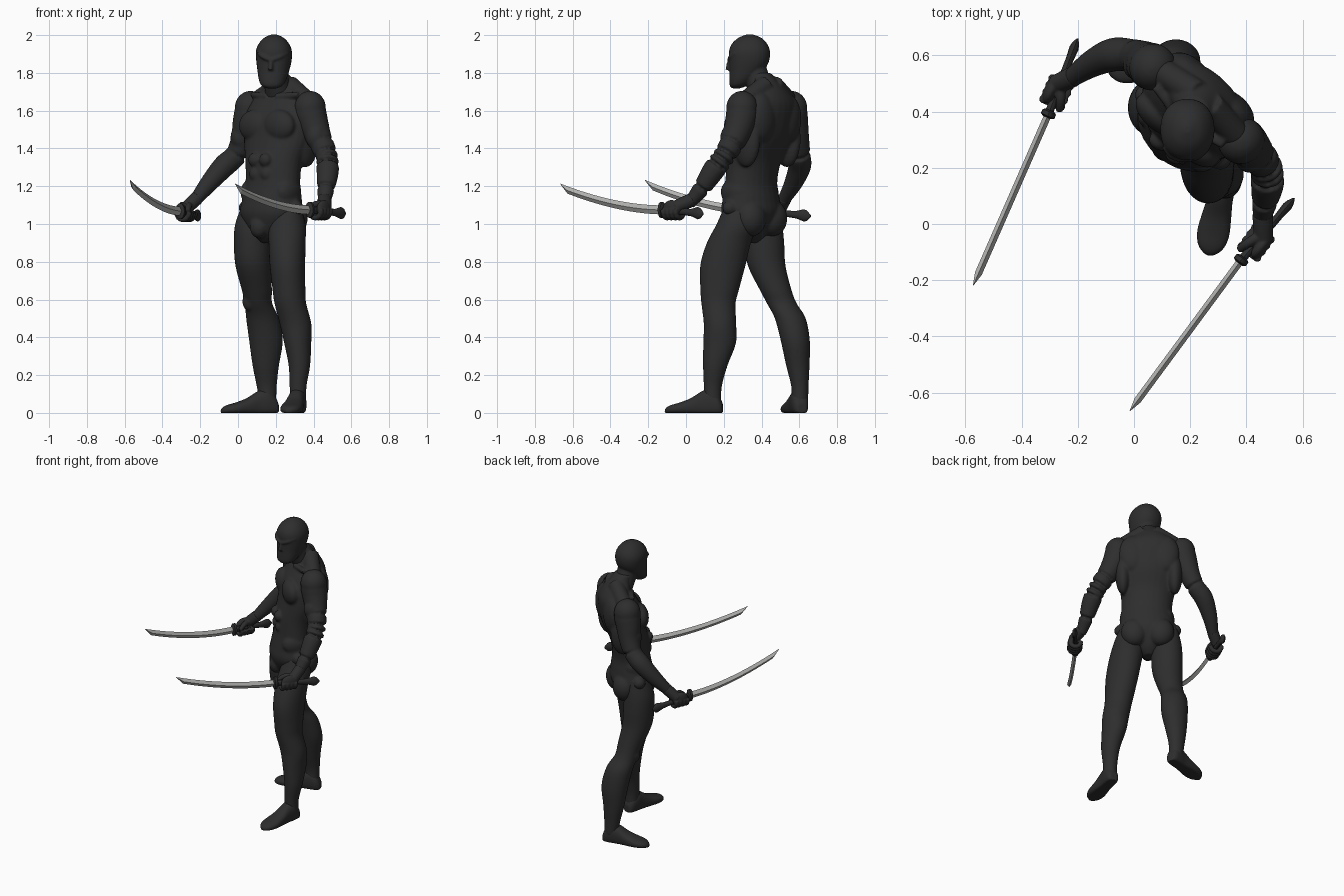
import bpy, bmesh, math
from mathutils import Vector, Matrix

Z = Vector((0, 0, 1))
L = Vector((0.76, -0.65, 0))      # the figure's left
F = Vector((-0.65, -0.76, 0))     # the way the figure faces


def material(name, col):
    m = bpy.data.materials.new(name)
    m.diffuse_color = (*col, 1)
    return m


BLACK = material("matte black", (0.027, 0.027, 0.027))
STEEL = material("steel grey", (0.45, 0.45, 0.44))


def spline(rows, n=5):
    """Smoothly resample rows of numbers (Catmull-Rom)."""
    out = []
    for i in range(len(rows) - 1):
        a, b, c, d = (rows[max(0, min(len(rows) - 1, i + k))] for k in (-1, 0, 1, 2))
        for s in range(n):
            t = s / n
            out.append([0.5 * (2 * q + (r - p) * t + (2 * p - 5 * q + 4 * r - w) * t * t
                               + (3 * q - p - 3 * r + w) * t ** 3) for p, q, r, w in zip(a, b, c, d)])
    return out + [list(rows[-1])]


def skin(bm, rings):
    vs = [[bm.verts.new(p) for p in ring] for ring in rings]
    n = len(vs[0])
    faces = [bm.faces.new((a[i], a[(i + 1) % n], b[(i + 1) % n], b[i]))
             for a, b in zip(vs, vs[1:]) for i in range(n)]
    faces += [bm.faces.new(vs[0][::-1]), bm.faces.new(vs[-1])]
    bmesh.ops.recalc_face_normals(bm, faces=faces)


def ellipse(c, u, v, n=28, e=1.0):
    pw = lambda x: math.copysign(abs(x) ** e, x)
    return [c + u * pw(math.cos(2 * math.pi * i / n)) + v * pw(math.sin(2 * math.pi * i / n)) for i in range(n)]


def stack(bm, rows, ux=Vector((1, 0, 0)), uy=Vector((0, 1, 0)), e=1.0):
    """Horizontal ovals: x, y, z, half width, half depth."""
    skin(bm, [ellipse(Vector(r[:3]), ux * r[3], uy * r[4], e=e) for r in spline(rows)])


def tube(bm, rows, n=5):
    """Round limb: x, y, z, radius."""
    rows = spline(rows, n)
    pts = [Vector(r[:3]) for r in rows]
    rings = []
    for i, p in enumerate(pts):
        t = (pts[min(i + 1, len(pts) - 1)] - pts[max(i - 1, 0)]).normalized()
        ref = Vector((0.3, 0.9, 0.31)) if abs(t.z) > 0.8 else Z
        u = t.cross(ref).normalized()
        rings.append(ellipse(p, u * rows[i][3], t.cross(u) * rows[i][3], n=20))
    skin(bm, rings)


def ball(bm, c, r, a=L, b=F, d=Z):
    m = Matrix((a * r[0], b * r[1], d * r[2])).transposed().to_4x4()
    bmesh.ops.create_uvsphere(bm, u_segments=24, v_segments=14, radius=1,
                              matrix=Matrix.Translation(c) @ m)


def add(name, bm, mat):
    me = bpy.data.meshes.new(name)
    bm.normal_update()
    bm.to_mesh(me)
    bm.free()
    me.materials.append(mat)
    ob = bpy.data.objects.new(name, me)
    bpy.context.collection.objects.link(ob)
    return ob


def flesh(name, bm, voxel=0.008, smooth=5):
    """Fuse the overlapping pieces of a body part into one smooth skin."""
    ob = add(name, bm, BLACK)
    r = ob.modifiers.new("fuse", 'REMESH')
    r.mode, r.voxel_size, r.use_smooth_shade = 'VOXEL', voxel, True
    s = ob.modifiers.new("soften", 'SMOOTH')
    s.factor, s.iterations = 0.5, smooth


# Torso with muscles
bm = bmesh.new()
stack(bm, [(.16, .34, .90, .03, .04), (.165, .34, .95, .10, .09), (.175, .345, 1.05, .178, .138),
           (.18, .345, 1.13, .175, .132), (.185, .345, 1.22, .162, .118), (.19, .36, 1.33, .17, .122),
           (.21, .395, 1.45, .205, .135), (.22, .415, 1.56, .215, .135), (.23, .435, 1.64, .19, .115),
           (.23, .44, 1.70, .125, .085), (.22, .42, 1.75, .075, .07), (.205, .39, 1.80, .06, .06)], L, F)
chest, belly, hips = Vector((.215, .405, 0)), Vector((.187, .352, 0)), Vector((.175, .345, 0))
for s in (-1, 1):
    ball(bm, chest + L * .085 * s + F * .095 + Z * 1.52, (.10, .055, .085))       # pectoral
    ball(bm, chest + L * .10 * s - F * .085 + Z * 1.56, (.095, .06, .13))         # shoulder blade
    ball(bm, chest + L * .165 * s - F * .03 + Z * 1.45, (.05, .085, .15))         # back muscle
    ball(bm, belly + L * .125 * s + F * .02 + Z * 1.17, (.05, .085, .07))         # flank
    ball(bm, hips + L * .085 * s - F * .075 + Z * 1.03, (.085, .075, .095))       # buttock
    ball(bm, hips + L * .172 * s + Z * 1.085, (.042, .04, .04))                   # hip joint
    for k in range(3):                                                            # stomach
        ball(bm, belly + L * .038 * s + F * (.095 + .008 * k) + Z * (1.19 + .075 * k), (.036, .028, .036))
    a = chest + L * .03 * s + F * .055 + Z * 1.675                                # collar bone
    b = chest + L * .16 * s + F * .025 + Z * 1.685
    tube(bm, [(*a, .017), (*b, .017)])
    a = chest + L * .03 * s - F * .05 + Z * 1.74                                  # neck muscle
    b = chest + L * .17 * s - F * .03 + Z * 1.655
    tube(bm, [(*a, .05), (*b, .05)])
ball(bm, hips + F * .10 + Z * .985, (.05, .045, .06))
flesh("torso", bm)

# Head and neck
bm = bmesh.new()
stack(bm, [(.18, .265, 1.718, .025, .02), (.18, .278, 1.733, .056, .047), (.183, .297, 1.765, .073, .068),
           (.187, .32, 1.81, .084, .09), (.19, .334, 1.86, .093, .105), (.19, .336, 1.91, .096, .109),
           (.19, .336, 1.95, .083, .096), (.19, .338, 1.985, .053, .062), (.19, .338, 2.004, .012, .015)], e=.92)
tube(bm, [(.225, .435, 1.66, .08), (.205, .385, 1.75, .067), (.195, .355, 1.84, .065)])
tube(bm, [(.172, .228, 1.868, .010), (.135, .243, 1.885, .013), (.108, .275, 1.905, .010)])   # brow
tube(bm, [(.178, .228, 1.868, .010), (.222, .239, 1.885, .013), (.258, .265, 1.905, .010)])
tube(bm, [(.175, .232, 1.875, .009), (.173, .224, 1.84, .011), (.172, .222, 1.815, .013)])    # nose
ball(bm, Vector((.177, .25, 1.75)), (.035, .022, .022), Vector((1, 0, 0)), Vector((0, 1, 0)))  # chin
flesh("head", bm, .006, 3)

# Legs
LEGS = {
    "right_leg": [(.075, .42, 1.11, .05, .07), (.075, .412, 1.0, .09, .098), (.075, .415, .9, .097, .105),
                  (.08, .427, .78, .094, .10), (.10, .475, .65, .08, .084), (.108, .507, .58, .073, .079),
                  (.13, .552, .5, .087, .082), (.148, .579, .38, .089, .077), (.147, .592, .25, .07, .062),
                  (.152, .603, .14, .053, .046), (.158, .603, .05, .045, .044)],
    "left_leg": [(.265, .29, 1.11, .06, .08), (.262, .27, 1.0, .096, .108), (.26, .227, .9, .098, .117),
                 (.262, .195, .78, .094, .12), (.27, .178, .65, .087, .102), (.277, .172, .58, .084, .091),
                 (.305, .18, .47, .084, .086), (.316, .178, .37, .072, .087), (.325, .155, .25, .057, .065),
                 (.318, .142, .14, .045, .048), (.318, .142, .05, .042, .045)]}
for name, rows in LEGS.items():
    bm = bmesh.new()
    stack(bm, rows)
    k = rows[5]                                                                   # kneecap
    f = Vector((-.5, -.85, 0)).normalized() if name[0] == "l" else Vector((-.9, -.4, 0)).normalized()
    ball(bm, Vector(k[:3]) + f * .055 + Z * .01, (.042, .033, .05), Vector((-f.y, f.x, 0)), f)
    flesh(name, bm)

# Feet: distance from heel, half width, height
SOLE = [(0, .025, .05), (.02, .04, .09), (.06, .046, .13), (.11, .046, .115), (.17, .053, .078),
        (.23, .058, .055), (.275, .048, .042), (.30, .028, .03), (.312, .008, .015)]
for name, heel, way in (("right_foot", (.212, .613, 0), (-1, -.24, 0)), ("left_foot", (.327, .193, 0), (-.20, -1, 0))):
    bm = bmesh.new()
    d = Vector(way).normalized()
    side = Vector((-d.y, d.x, 0))
    skin(bm, [[Vector((p.x, p.y, max(p.z, 0))) for p in
               ellipse(Vector(heel) + d * t + Z * h * .42, side * w, Z * h * .58, e=.85)]
              for t, w, h in spline(SOLE)])
    flesh(name, bm, .006, 3)

# Arms, shoulder to wrist
ARMS = {
    "right_arm": [(.10, .53, 1.645, .06), (.07, .555, 1.60, .084), (.05, .568, 1.53, .08), (.03, .585, 1.45, .068),
                  (-.01, .60, 1.365, .059), (-.075, .602, 1.305, .06), (-.15, .57, 1.22, .049),
                  (-.215, .525, 1.14, .036), (-.235, .51, 1.115, .034)],
    "left_arm": [(.35, .32, 1.645, .06), (.378, .30, 1.60, .084), (.40, .285, 1.53, .08), (.43, .255, 1.45, .068),
                 (.468, .205, 1.365, .06), (.475, .15, 1.29, .06), (.467, .09, 1.2, .049),
                 (.458, .035, 1.13, .036), (.457, .015, 1.11, .034)]}
for name, rows in ARMS.items():
    bm = bmesh.new()
    tube(bm, rows)
    out = L if name[0] == "l" else -L
    ball(bm, Vector(rows[1][:3]) + out * .005 + Z * .015, (.083, .085, .09))       # shoulder cap
    ball(bm, Vector(rows[3][:3]) + F * .02 + Z * .01, (.055, .06, .07))           # upper arm muscle
    flesh(name, bm)

# Hands and swords: guard, blade tip, pommel, outward sign, wrist
SWORDS = (("right", (-.305, .39, 1.068), (-.572, -.218, 1.215), (-.20, .66, 1.042), -1, ARMS["right_arm"][-2]),
          ("left", (.38, -.13, 1.075), (-.015, -.665, 1.195), (.57, .092, 1.055), 1, ARMS["left_arm"][-2]))
for side, guard, tip, pommel, sign, wrist in SWORDS:
    guard, tip, pommel = Vector(guard), Vector(tip), Vector(pommel)
    flat = Vector((tip.x - guard.x, tip.y - guard.y, 0))
    u = flat.normalized()
    w = Vector((-u.y, u.x, 0))

    # Curved single-edged blade with a slanted point
    bm = bmesh.new()
    rings = []
    for t in [i / 20 * .93 for i in range(21)] + [.96, .98, 1]:
        c = guard + flat * t + Z * (tip.z - guard.z) * t ** 1.8
        top = .024 - .005 * t
        low = -top if t <= .93 else -top + (t - .93) / .07 * (2 * top - .003)
        mid, th = (top + low) / 2, .013 * min(1, (top - low) / .038)
        rings.append([c + Z * top, c + Z * mid + w * th, c + Z * low, c + Z * mid - w * th])
    skin(bm, rings)
    add(side + "_blade", bm, STEEL)

    # Guard, grip and flared pommel
    bm = bmesh.new()
    skin(bm, [ellipse(guard + u * o, w * .026 * k, Z * .042 * k, n=16)
              for o, k in ((.012, .6), (.006, 1), (-.010, 1), (-.016, .6))])
    back = pommel - guard
    skin(bm, [ellipse(guard + back * t, w * a, Z * b, n=12) for t, a, b in
              ((0, .015, .019), (.55, .014, .017), (.72, .014, .02), (.87, .017, .033), (.93, .013, .027), (1, .003, .005))])
    ob = add(side + "_hilt", bm, BLACK)
    bpy.context.view_layer.objects.active = ob
    ob.select_set(True)
    bpy.ops.object.shade_smooth_by_angle(angle=math.radians(35))
    ob.select_set(False)

    # Fist closed round the grip
    bm = bmesh.new()
    g = guard + back.normalized() * .088
    s = w * sign
    ball(bm, g + s * .022 + Z * .012, (.055, .024, .046), u, s)
    b = g + s * .015 + Z * .02 - u * .02
    tube(bm, [(*wrist[:3], .037), (*((Vector(wrist[:3]) + b) / 2), .036), (*b, .034)])
    for i in range(4):
        c = g + u * (.045 - .027 * i)
        tube(bm, [(*(c + s * .036 * math.cos(a) - Z * .036 * math.sin(a)), .0145)
                  for a in (-.3, .4, 1.1, 1.8, 2.5, 3.2)], 3)
    tube(bm, [(*(g - u * .03 + Z * .035), .02), (*(g + u * .02 - s * .022 + Z * .035), .017),
              (*(g + u * .06 - s * .034 + Z * .008), .013)])
    flesh(side + "_hand", bm, .0045, 2)
